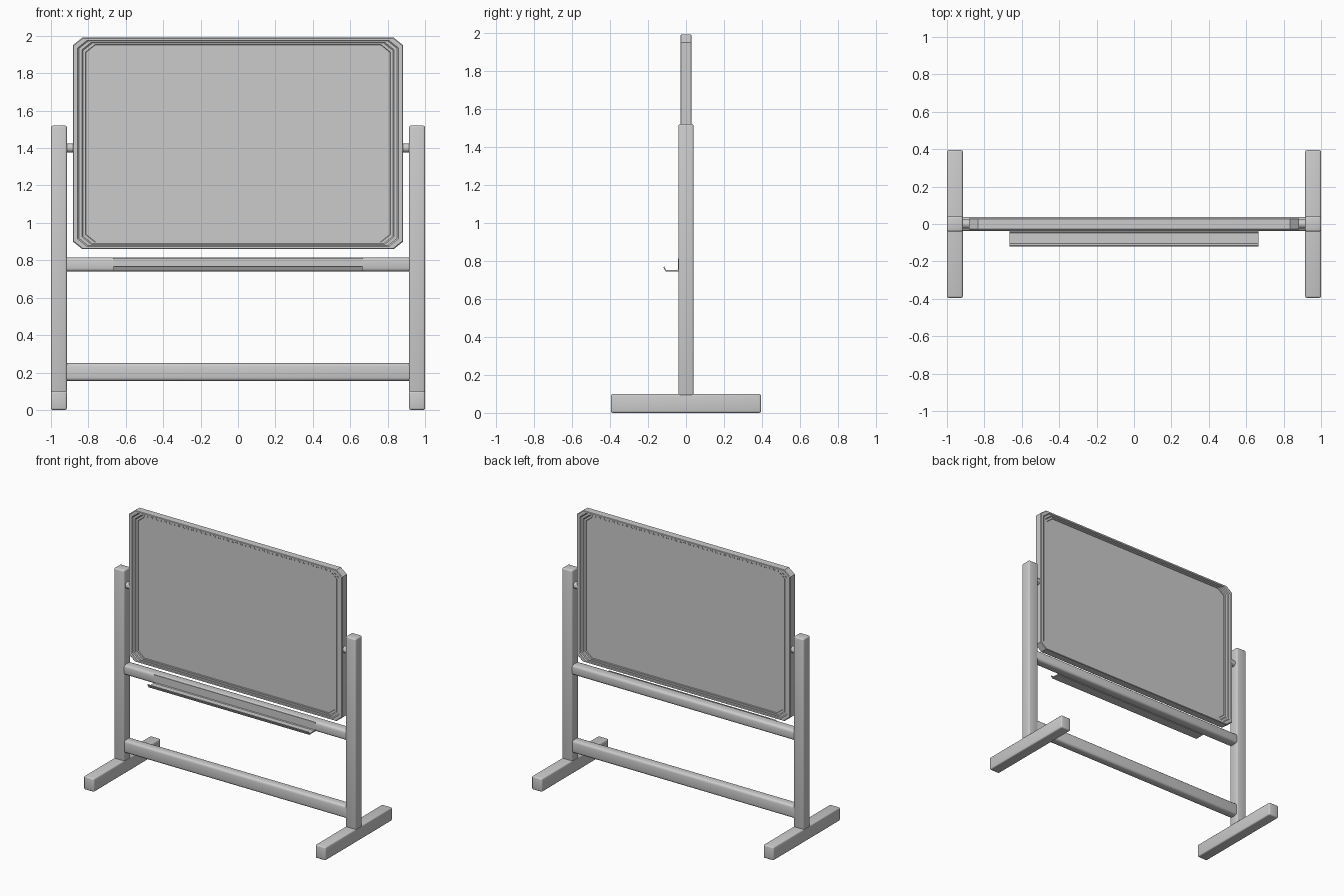
import bpy, bmesh, math
from mathutils import Matrix

if "Cube" in bpy.data.objects:
    bpy.data.objects.remove(bpy.data.objects["Cube"], do_unlink=True)

grey = bpy.data.materials.new("light_grey")
grey.use_nodes = True
grey.diffuse_color = (0.6, 0.6, 0.6, 1)
grey.node_tree.nodes["Principled BSDF"].inputs["Base Color"].default_value = (0.6, 0.6, 0.6, 1)


def finish(name, bm, angle=40):
    bmesh.ops.recalc_face_normals(bm, faces=bm.faces)
    mesh = bpy.data.meshes.new(name)
    bm.to_mesh(mesh)
    bm.free()
    mesh.materials.append(grey)
    ob = bpy.data.objects.new(name, mesh)
    bpy.context.collection.objects.link(ob)
    bpy.ops.object.select_all(action="DESELECT")
    ob.select_set(True)
    bpy.context.view_layer.objects.active = ob
    bpy.ops.object.shade_smooth_by_angle(angle=math.radians(angle))
    return ob


def tube(name, lo, hi, bevel=0.01):
    """Rounded box between two corners."""
    bm = bmesh.new()
    bmesh.ops.create_cube(bm, size=1)
    for v in bm.verts:
        v.co = [lo[i] + (v.co[i] + 0.5) * (hi[i] - lo[i]) for i in range(3)]
    bmesh.ops.bevel(bm, geom=bm.edges[:], offset=bevel, segments=3,
                    profile=0.5, affect="EDGES")
    return finish(name, bm)


# Uprights, feet and pivots on both sides
for side, s in (("left", 1), ("right", -1)):
    x0, x1 = sorted((s * 0.915, s))
    tube(side + "_post", (x0, -0.04, 0.09), (x1, 0.04, 1.52))
    tube(side + "_foot", (x0, -0.395, 0), (x1, 0.395, 0.1))
    bm = bmesh.new()
    bmesh.ops.create_cone(bm, cap_ends=True, segments=20, radius1=0.024, radius2=0.024,
                          depth=0.06, matrix=Matrix.Translation((s * 0.9, 0, 1.4))
                          @ Matrix.Rotation(math.pi / 2, 4, "Y"))
    finish(side + "_pivot", bm)

# Cross bars
tube("lower_bar", (-0.93, -0.035, 0.155), (0.93, 0.035, 0.25), 0.018)
tube("upper_bar", (-0.93, -0.038, 0.74), (0.93, 0.038, 0.815), 0.018)

# Framed double-sided board: nested chamfered rectangles (inset x, inset z, depth)
HALF_W, HALF_H, MID_Z = 0.883, 0.565, 1.425
steps = [(0.0, 0.0, 0.026), (0.004, 0.003, 0.03), (0.026, 0.014, 0.03),
         (0.032, 0.018, 0.024), (0.048, 0.025, 0.024), (0.054, 0.029, 0.018),
         (0.068, 0.037, 0.018), (0.07, 0.039, 0.013)]
rings = [(a, b, -d) for a, b, d in reversed(steps)] + steps


def chamfered_ring(bm, inset_x, inset_z, y):
    w, h, cx, cz = HALF_W - inset_x, HALF_H - inset_z, 0.05, 0.04
    quarter = [(w, h - cz), (w - cx, h)]
    points = quarter + [(-x, z) for x, z in reversed(quarter)]
    points += [(-x, -z) for x, z in points]
    return [bm.verts.new((x, y, MID_Z + z)) for x, z in points]


bm = bmesh.new()
loops = [chamfered_ring(bm, *r) for r in rings]
for a, b in zip(loops, loops[1:]):
    for i in range(len(a)):
        j = (i + 1) % len(a)
        bm.faces.new((a[i], a[j], b[j], b[i]))
bm.faces.new(loops[0])
bm.faces.new(loops[-1])
finish("board", bm, 30)

# Pen tray: thin folded sheet with a raised front lip
section = [(-0.036, 0.812), (-0.042, 0.812), (-0.042, 0.756), (-0.047, 0.751),
           (-0.104, 0.751), (-0.115, 0.77), (-0.12, 0.767), (-0.107, 0.743),
           (-0.036, 0.743)]
bm = bmesh.new()
ends = [[bm.verts.new((x, y, z)) for y, z in section] for x in (-0.665, 0.665)]
for i in range(len(section)):
    j = (i + 1) % len(section)
    bm.faces.new((ends[0][i], ends[0][j], ends[1][j], ends[1][i]))
for end in ends:
    bm.faces.new(end)
finish("pen_tray", bm, 30)
